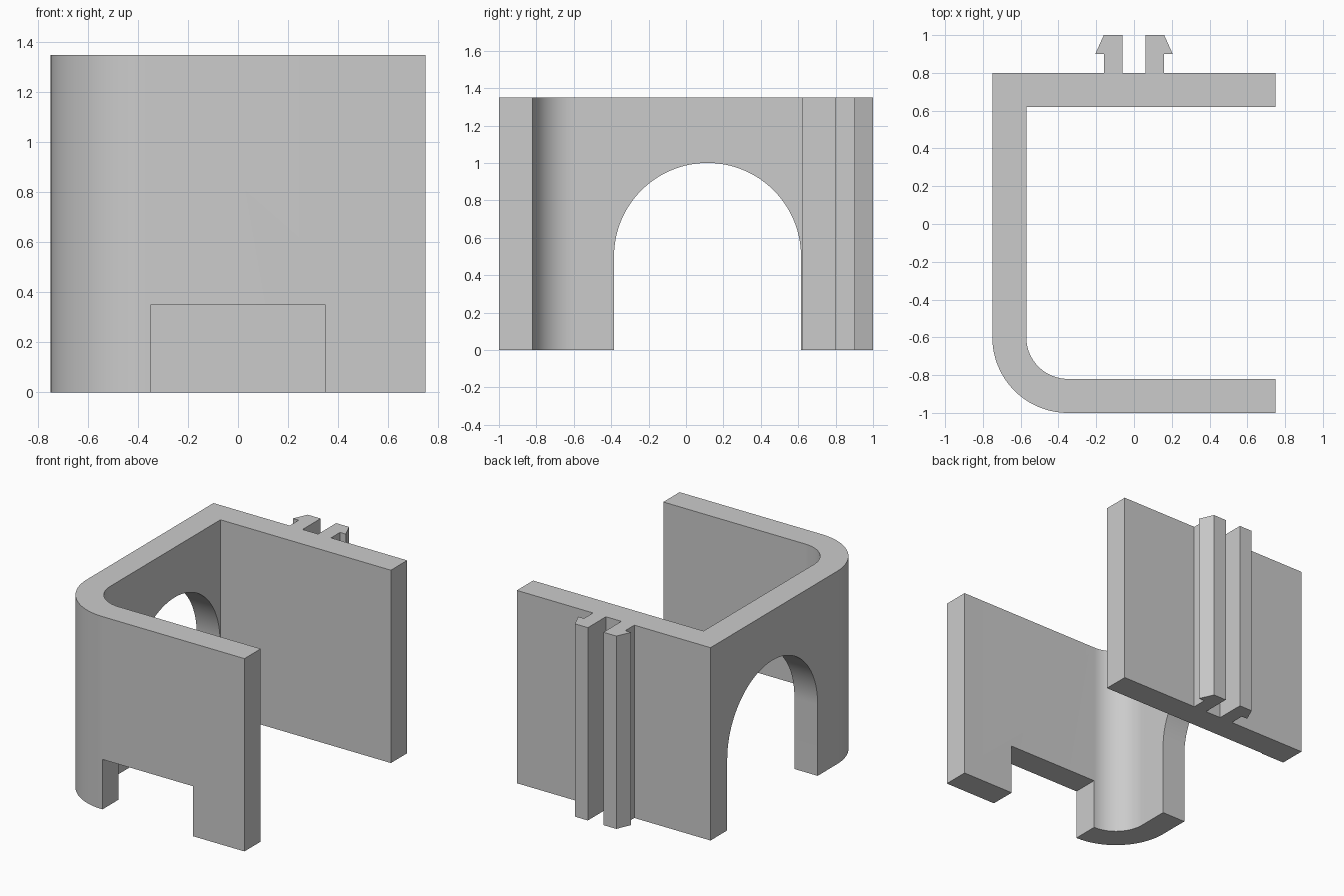
import bpy, bmesh, math
from math import cos, sin, pi

if "Cube" in bpy.data.objects:
    bpy.data.objects.remove(bpy.data.objects["Cube"], do_unlink=True)

HEIGHT = 1.35
WALL = 0.18

grey = bpy.data.materials.new("light_grey")
grey.use_nodes = True
colour = (0.6, 0.6, 0.6, 1)
grey.diffuse_color = colour
grey.node_tree.nodes["Principled BSDF"].inputs["Base Color"].default_value = colour


def arc(cx, cy, r, start, end, steps=32):
    """Points along a circular arc, angles in radians."""
    angles = [start + (end - start) * i / steps for i in range(steps + 1)]
    return [(cx + r * cos(a), cy + r * sin(a)) for a in angles]


def extrude(name, points, offset):
    """Solid made by sweeping a 3D outline along an offset."""
    bm = bmesh.new()
    face = bm.faces.new([bm.verts.new(p) for p in points])
    result = bmesh.ops.extrude_face_region(bm, geom=[face], use_keep_orig=True)
    moved = [g for g in result["geom"] if isinstance(g, bmesh.types.BMVert)]
    bmesh.ops.translate(bm, verts=moved, vec=offset)
    bmesh.ops.recalc_face_normals(bm, faces=bm.faces)
    mesh = bpy.data.meshes.new(name)
    bm.to_mesh(mesh)
    bm.free()
    mesh.materials.append(grey)
    obj = bpy.data.objects.new(name, mesh)
    bpy.context.collection.objects.link(obj)
    return obj


def activate(obj):
    bpy.ops.object.select_all(action="DESELECT")
    obj.select_set(True)
    bpy.context.view_layer.objects.active = obj


def combine(target, other, operation):
    """Boolean the other solid into the target, then discard it."""
    other.hide_render = True
    mod = target.modifiers.new(other.name, "BOOLEAN")
    mod.operation = operation
    mod.solver = "EXACT"
    mod.object = other
    activate(target)
    bpy.ops.object.modifier_apply(modifier=mod.name)
    bpy.data.objects.remove(other, do_unlink=True)


# U-shaped wall: square back corner, rounded front corner, open on the left
radius = 0.4
bend = (-0.75 + radius, -1 + radius)
outline = [(0.75, 0.8), (-0.75, 0.8)]
outline += arc(*bend, radius, pi, 1.5 * pi)
outline += [(0.75, -1), (0.75, -1 + WALL)]
outline += arc(*bend, radius - WALL, 1.5 * pi, pi)
outline += [(-0.75 + WALL, 0.8 - WALL), (0.75, 0.8 - WALL)]
bracket = extrude("bracket", [(x, y, 0) for x, y in outline], (0, 0, HEIGHT))

# Arched opening through the side wall
arch = [(-0.385, -0.2)] + arc(0.115, 0.5, 0.5, pi, 0, 64) + [(0.615, -0.2)]
combine(bracket, extrude("arch_cutter", [(-0.9, y, z) for y, z in arch],
                         (0.45, 0, 0)), "DIFFERENCE")

# Rectangular notch at the foot of the front wall
notch = [(-0.35, -0.2), (0.35, -0.2), (0.35, 0.35), (-0.35, 0.35)]
combine(bracket, extrude("notch_cutter", [(x, -1.2, z) for x, z in notch],
                         (0, 0.5, 0)), "DIFFERENCE")

# Mirrored pair of barbed clips running up the back wall
clip = [(0.06, 0.75), (0.16, 0.75), (0.16, 0.9), (0.205, 0.9), (0.16, 1), (0.06, 1)]
for side in (-1, 1):
    combine(bracket, extrude("clip", [(side * x, y, 0) for x, y in clip],
                             (0, 0, HEIGHT)), "UNION")

activate(bracket)
bpy.ops.object.shade_smooth_by_angle(angle=math.radians(25))
